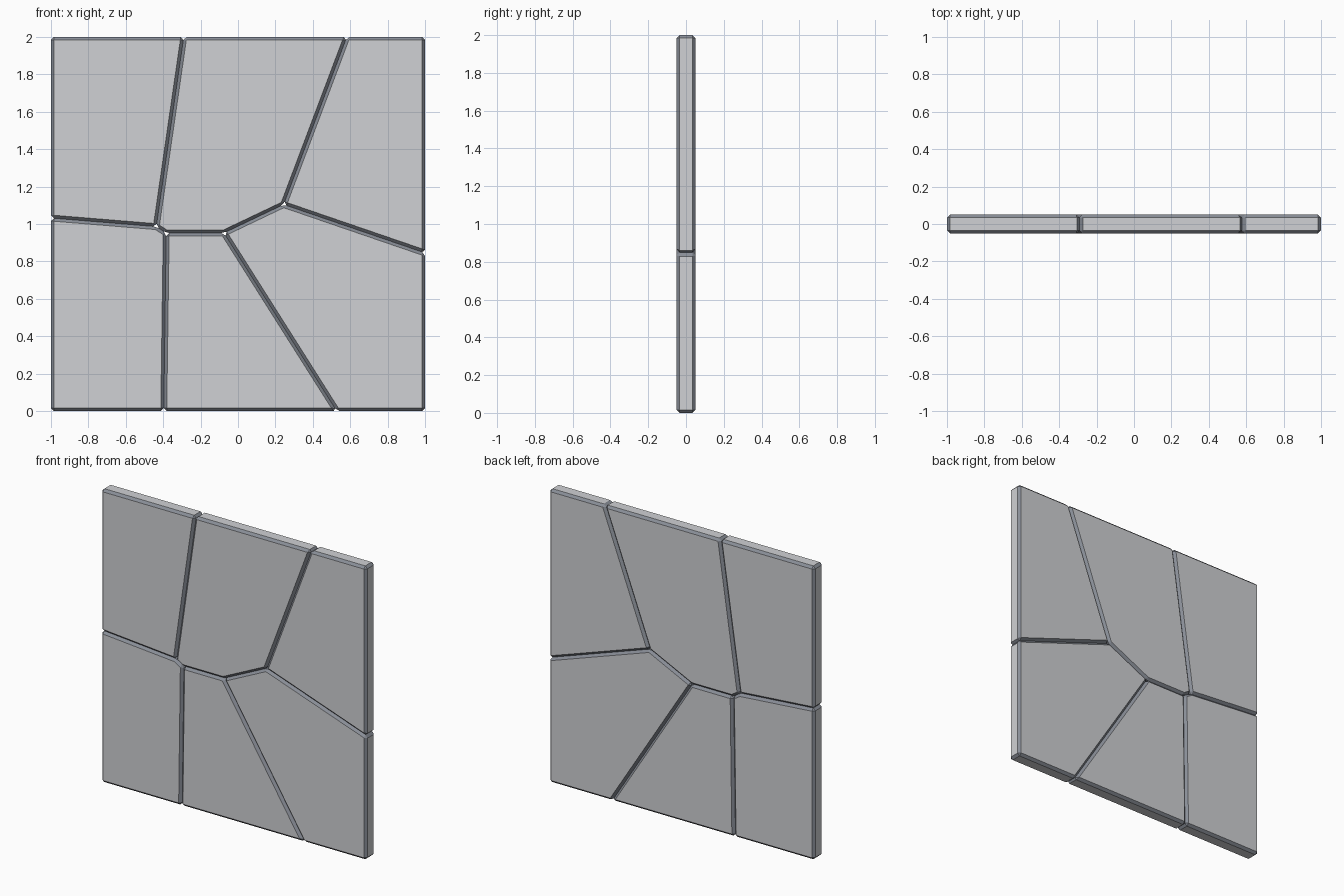
import bpy, bmesh

if "Cube" in bpy.data.objects:
    bpy.data.objects.remove(bpy.data.objects["Cube"])


def material(name, rgb):
    m = bpy.data.materials.new(name)
    m.diffuse_color = (*rgb, 1)
    m.use_nodes = True
    m.node_tree.nodes["Principled BSDF"].inputs["Base Color"].default_value = m.diffuse_color
    return m


stone = material("light grey stone", (0.63, 0.64, 0.66))
edge = material("dark grey edge", (0.25, 0.27, 0.31))

# Crack junctions and border points (x, z)
P = {
    "bl": (-1, 0), "br": (1, 0), "tr": (1, 2), "tl": (-1, 2),
    "left": (-1, 1.032), "right": (1, 0.845),
    "top1": (-0.29, 2), "top2": (0.582, 2),
    "bot1": (-0.397, 0), "bot2": (0.528, 0),
    "b": (-0.437, 0.986), "c": (-0.384, 0.952),
    "d": (-0.075, 0.952), "e": (0.244, 1.104),
}

SLABS = {
    "top_left_slab": "left b top1 tl",
    "top_middle_slab": "b c d e top2 top1",
    "top_right_slab": "e right tr top2",
    "bottom_left_slab": "bl bot1 c b left",
    "bottom_middle_slab": "bot1 bot2 d c",
    "bottom_right_slab": "bot2 br right e d",
}


def slab(name, keys, half=0.05, bevel=0.016):
    """Extrude an outline through the thickness and chamfer every edge."""
    bm = bmesh.new()
    pts = [P[k] for k in keys.split()]
    front = bm.faces.new([bm.verts.new((x, -half, z)) for x, z in pts])
    ext = bmesh.ops.extrude_face_region(bm, geom=[front], use_keep_orig=True)
    moved = [v for v in ext["geom"] if isinstance(v, bmesh.types.BMVert)]
    bmesh.ops.translate(bm, verts=moved, vec=(0, 2 * half, 0))
    bmesh.ops.recalc_face_normals(bm, faces=bm.faces)
    # Chamfer faces take the darker edge colour
    bmesh.ops.bevel(bm, geom=bm.edges[:], offset=bevel, offset_type='OFFSET',
                    segments=1, profile=0.5, affect='EDGES',
                    clamp_overlap=False, material=1)
    bmesh.ops.recalc_face_normals(bm, faces=bm.faces)
    me = bpy.data.meshes.new(name)
    me.materials.append(stone)
    me.materials.append(edge)
    bm.to_mesh(me)
    bm.free()
    bpy.context.collection.objects.link(bpy.data.objects.new(name, me))


for name, keys in SLABS.items():
    slab(name, keys)
